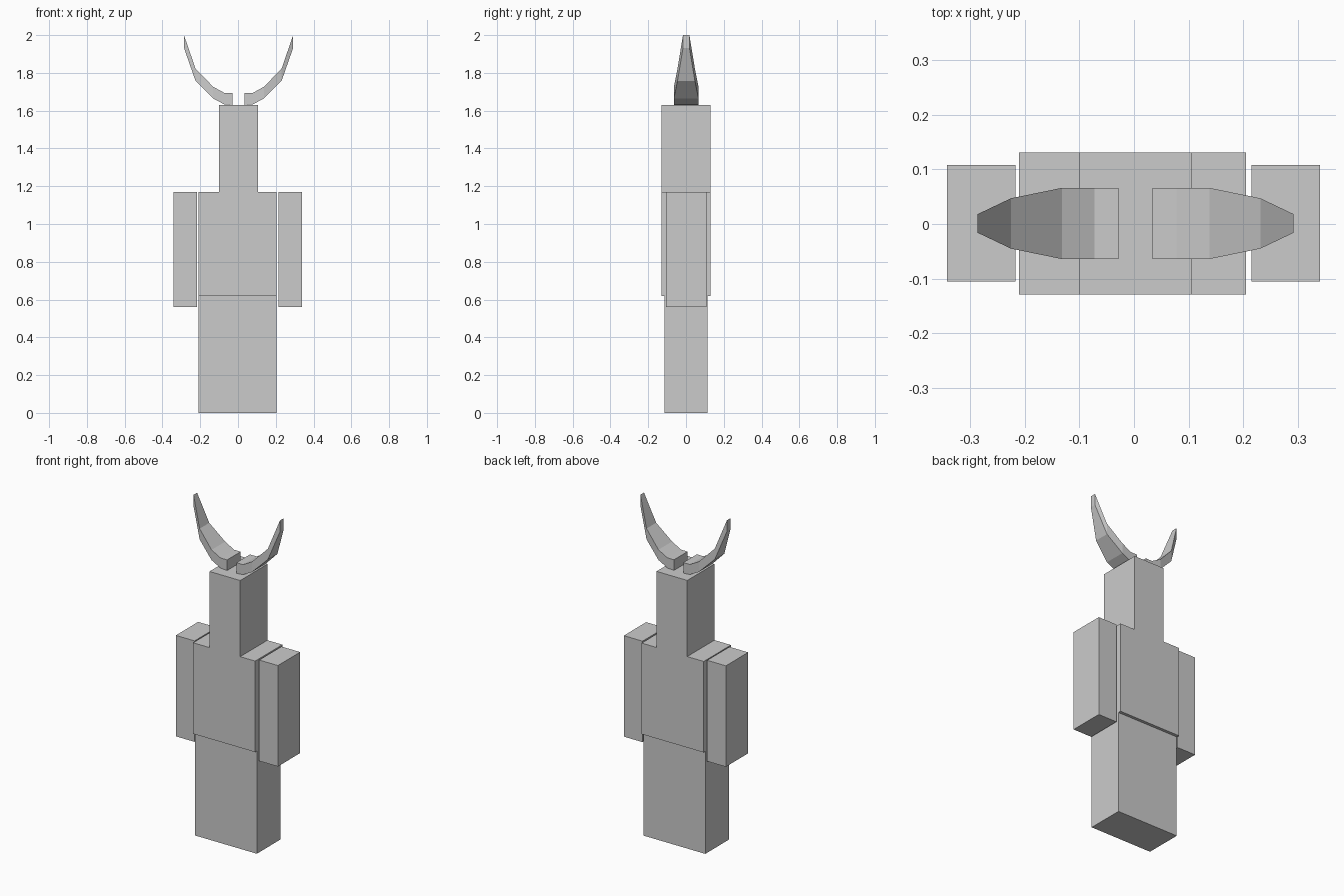
import bpy
import bmesh
from mathutils import Matrix, Vector

if "Cube" in bpy.data.objects:
    bpy.data.objects.remove(bpy.data.objects["Cube"], do_unlink=True)

# One plain grey material
grey = bpy.data.materials.new("light grey")
grey.use_nodes = True
colour = (0.6, 0.6, 0.6, 1.0)
grey.diffuse_color = colour
grey.node_tree.nodes["Principled BSDF"].inputs["Base Color"].default_value = colour


def add_object(name, bm):
    bmesh.ops.recalc_face_normals(bm, faces=bm.faces)
    mesh = bpy.data.meshes.new(name)
    bm.to_mesh(mesh)
    bm.free()
    mesh.materials.append(grey)
    obj = bpy.data.objects.new(name, mesh)
    bpy.context.collection.objects.link(obj)
    return obj


def box(name, low, high):
    low, high = Vector(low), Vector(high)
    bm = bmesh.new()
    place = Matrix.Translation((low + high) / 2) @ Matrix.Diagonal((high - low).to_4d())
    bmesh.ops.create_cube(bm, size=1, matrix=place)
    add_object(name, bm)


# Body blocks
box("legs", (-0.208, -0.113, 0), (0.205, 0.113, 0.62))
box("torso", (-0.21, -0.129, 0.62), (0.205, 0.131, 1.17))
box("head", (-0.1, -0.129, 1.17), (0.105, 0.131, 1.63))
box("right_arm", (-0.342, -0.105, 0.56), (-0.217, 0.108, 1.17))
box("left_arm", (0.215, -0.105, 0.56), (0.34, 0.108, 1.17))

# Horn cross-sections, root to tip: x, lower z, upper z, half depth
HORN = [(0.031, 1.630, 1.694, 0.065),
        (0.075, 1.633, 1.694, 0.065),
        (0.135, 1.665, 1.727, 0.065),
        (0.228, 1.758, 1.823, 0.046),
        (0.289, 1.932, 2.000, 0.017)]


def horn(name, side):
    bm = bmesh.new()
    rings = []
    for x, low, high, depth in HORN:
        corners = [(-depth, low), (depth, low), (depth, high), (-depth, high)]
        rings.append([bm.verts.new((0.003 + side * x, 0.001 + y, z)) for y, z in corners])
    for a, b in zip(rings, rings[1:]):
        for i in range(4):
            j = (i + 1) % 4
            bm.faces.new((a[i], a[j], b[j], b[i]))
    bm.faces.new(rings[0])
    bm.faces.new(rings[-1])
    add_object(name, bm)


horn("left_horn", 1)
horn("right_horn", -1)
